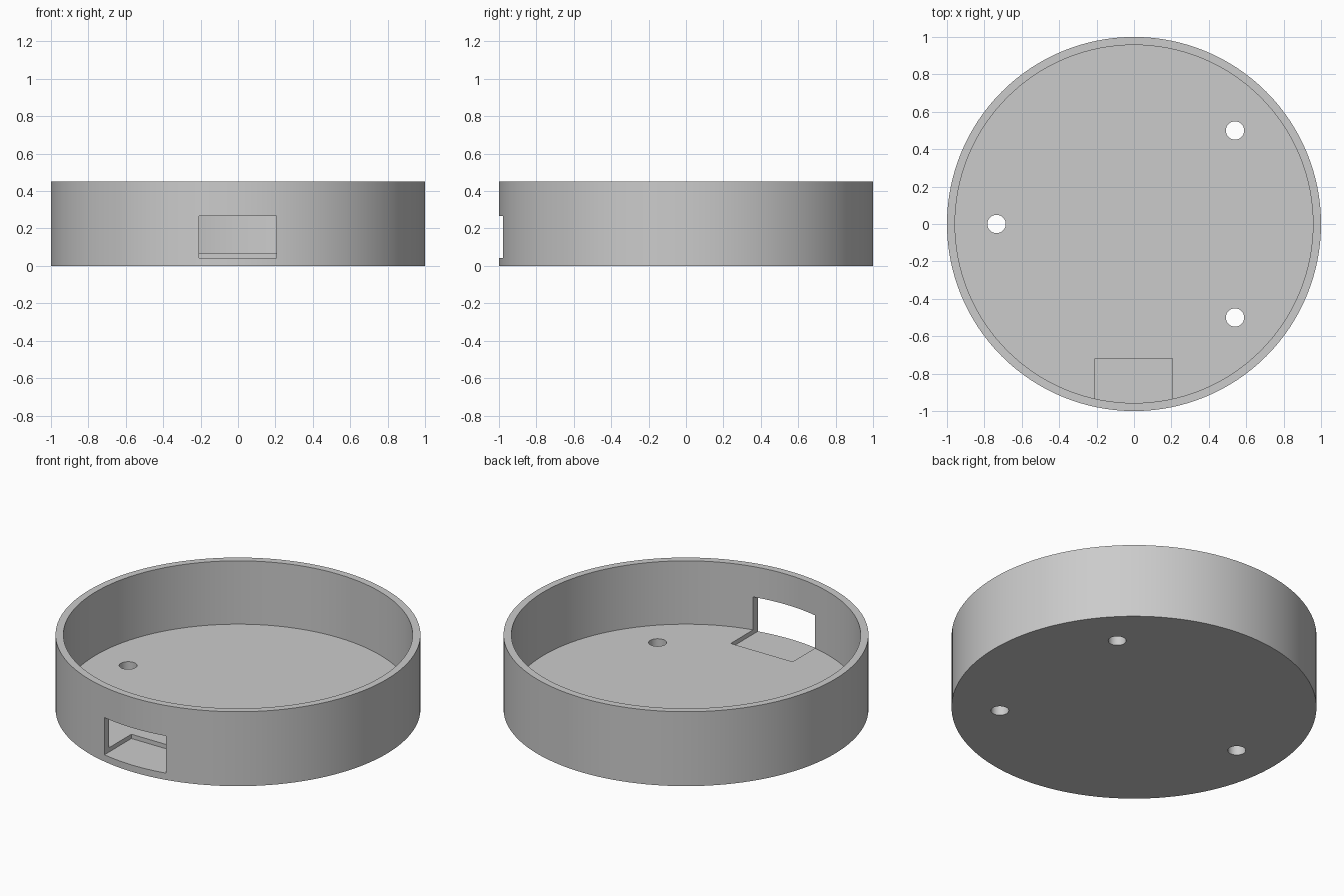
import bpy
import bmesh
import math

cube = bpy.data.objects.get("Cube")
if cube:
    bpy.data.objects.remove(cube, do_unlink=True)

RADIUS, INNER, HEIGHT, FLOOR = 1.0, 0.957, 0.45, 0.067

grey = bpy.data.materials.new("light grey")
grey.use_nodes = True
colour = (0.6, 0.6, 0.6, 1)
grey.diffuse_color = colour
grey.node_tree.nodes["Principled BSDF"].inputs["Base Color"].default_value = colour


def cylinder(name, radius, bottom, top, x=0, y=0, sides=128):
    bpy.ops.mesh.primitive_cylinder_add(vertices=sides, radius=radius, depth=top - bottom,
                                        location=(x, y, (top + bottom) / 2))
    obj = bpy.context.object
    obj.name = name
    obj.data.materials.append(grey)
    return obj


def box(name, low, high):
    bpy.ops.mesh.primitive_cube_add(size=1, location=[(a + b) / 2 for a, b in zip(low, high)])
    obj = bpy.context.object
    obj.name = name
    obj.scale = [b - a for a, b in zip(low, high)]
    obj.data.materials.append(grey)
    return obj


# Round tray body
tray = cylinder("round_tray", RADIUS, 0, HEIGHT)

# Hollow interior, three screw holes, and the front port with its recess in the floor
cutters = [cylinder("interior_cutter", INNER, FLOOR, HEIGHT + 0.2)]
for x, y in ((-0.735, 0), (0.54, 0.5), (0.54, -0.5)):
    cutters.append(cylinder("screw_hole_cutter", 0.049, -0.1, 0.2, x, y, 48))
cutters.append(box("port_cutter", (-0.209, -1.1, 0.041), (0.205, -0.72, 0.266)))

for cutter in cutters:
    cutter.hide_render = True
    cutter.hide_set(True)
    cut = tray.modifiers.new(cutter.name, "BOOLEAN")
    cut.operation = "DIFFERENCE"
    cut.solver = "EXACT"
    cut.object = cutter

# Bake the cuts and remove the cutters
bpy.context.view_layer.update()
evaluated = tray.evaluated_get(bpy.context.evaluated_depsgraph_get())
mesh = bpy.data.meshes.new_from_object(evaluated)
tray.modifiers.clear()
tray.data = mesh
for cutter in cutters:
    bpy.data.objects.remove(cutter, do_unlink=True)

# Smooth the round walls, keep the rims and port crisp
bpy.ops.object.select_all(action="DESELECT")
tray.select_set(True)
bpy.context.view_layer.objects.active = tray
bpy.ops.object.shade_smooth_by_angle(angle=math.radians(30))
